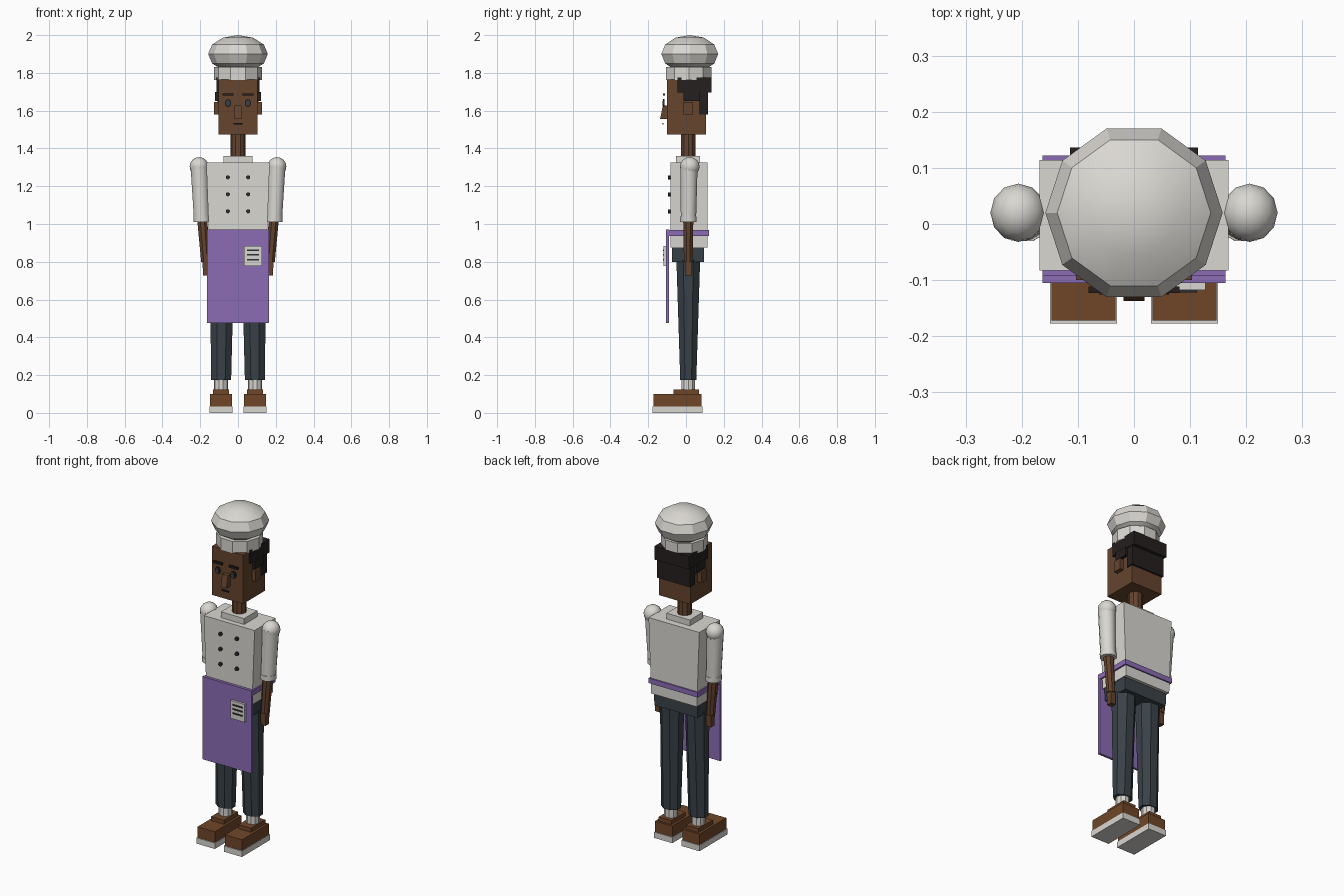
import bpy, bmesh, math
from mathutils import Vector, Matrix

cube = bpy.data.objects.get("Cube")
if cube:
    bpy.data.objects.remove(cube, do_unlink=True)


def material(name, rgb):
    m = bpy.data.materials.new(name)
    m.use_nodes = True
    m.diffuse_color = (*rgb, 1)
    m.node_tree.nodes["Principled BSDF"].inputs["Base Color"].default_value = (*rgb, 1)
    return m


WHITE = material("cloth_white", (0.70, 0.68, 0.64))
PURPLE = material("apron_purple", (0.26, 0.15, 0.46))
SKIN = material("skin_brown", (0.13, 0.058, 0.027))
LEATHER = material("shoe_brown", (0.16, 0.062, 0.022))
NAVY = material("trouser_slate", (0.041, 0.054, 0.065))
HAIR = material("hair_black", (0.019, 0.014, 0.014))
DARK = material("detail_charcoal", (0.025, 0.027, 0.032))


def finish(name, bm, mat, smooth=None):
    bmesh.ops.recalc_face_normals(bm, faces=bm.faces)
    mesh = bpy.data.meshes.new(name)
    bm.to_mesh(mesh)
    bm.free()
    mesh.materials.append(mat)
    ob = bpy.data.objects.new(name, mesh)
    bpy.context.collection.objects.link(ob)
    if smooth:
        bpy.ops.object.select_all(action="DESELECT")
        ob.select_set(True)
        bpy.context.view_layer.objects.active = ob
        bpy.ops.object.shade_smooth_by_angle(angle=math.radians(smooth))
    return ob


def box(name, x, y, z, mat, taper=1.0):
    """Box from (low, high) ranges; taper narrows the bottom."""
    bm = bmesh.new()
    bmesh.ops.create_cube(bm, size=1)
    for v in bm.verts:
        k = taper if v.co.z < 0 else 1
        v.co.x *= k
        v.co = [(a + b) / 2 + c * (b - a) for (a, b), c in zip((x, y, z), v.co)]
    return finish(name, bm, mat)


def tube(name, low, high, r_low, r_high, mat, sides=10, turn=0.0, smooth=None):
    """Closed tapered tube; radii may be (x, y) pairs."""
    bm = bmesh.new()
    rings = []
    for p, r in ((low, r_low), (high, r_high)):
        rx, ry = r if isinstance(r, tuple) else (r, r)
        angles = [math.tau * (i + turn) / sides for i in range(sides)]
        rings.append([bm.verts.new((p[0] + rx * math.cos(a), p[1] + ry * math.sin(a), p[2]))
                      for a in angles])
        bm.faces.new(rings[-1])
    for i in range(sides):
        j = (i + 1) % sides
        bm.faces.new((rings[0][i], rings[0][j], rings[1][j], rings[1][i]))
    return finish(name, bm, mat, smooth)


def ball(name, centre, radii, mat, seg=10, rings=6, smooth=None):
    bm = bmesh.new()
    bmesh.ops.create_uvsphere(bm, u_segments=seg, v_segments=rings, radius=1)
    bm.transform(Matrix.Translation(centre) @ Matrix.Diagonal((*radii, 1))
                 @ Matrix.Rotation(math.pi / 2, 4, "Z"))
    return finish(name, bm, mat, smooth)


def disc(name, centre, rx, rz, depth, mat, sides=10):
    """Round plate facing the front."""
    bm = bmesh.new()
    bmesh.ops.create_cone(bm, cap_ends=True, segments=sides, radius1=1, radius2=1, depth=1)
    bm.transform(Matrix.Translation(centre) @ Matrix.Diagonal((rx, depth, rz, 1))
                 @ Matrix.Rotation(math.pi / 2, 4, "X"))
    return finish(name, bm, mat)


def span(c, half):
    return (c - half, c + half)


# Hat
ball("hat_puff", (0, 0.02, 1.9), (0.158, 0.158, 0.1), WHITE, smooth=32)
tube("hat_band", (0, 0.015, 1.762), (0, 0.015, 1.832), 0.127, 0.127, WHITE)

# Head, hair and neck
box("head", span(0, 0.103), (-0.1, 0.106), (1.473, 1.765), SKIN)
box("hair_upper", span(0, 0.114), (-0.045, 0.136), (1.695, 1.775), HAIR)
box("hair_lower", span(0, 0.109), (0.07, 0.117), (1.58, 1.70), HAIR)
tube("neck", (0, 0.012, 1.34), (0, 0.012, 1.48), 0.04, 0.04, SKIN)

# Face, set slightly ahead of the head
nose = box("nose", span(0, 0.019), (-0.137, -0.1), (1.557, 1.628), SKIN)
for v in nose.data.vertices:
    if v.co.z > 1.6 and v.co.y < -0.12:
        v.co.y += 0.015
box("mouth", span(0, 0.023), (-0.125, -0.119), (1.528, 1.536), HAIR)

# Torso
box("shirt", span(0, 0.168), (-0.083, 0.114), (0.875, 1.325), WHITE, taper=0.9)
box("collar", span(0, 0.077), (-0.052, 0.074), (1.32, 1.36), WHITE)
box("hips", span(0, 0.146), (-0.073, 0.096), (0.8, 0.876), NAVY, taper=0.97)

# Apron with tie band and note badge
box("apron", span(0, 0.163), (-0.105, -0.091), (0.475, 0.97), PURPLE)
box("apron_band", span(0, 0.163), (-0.092, 0.122), (0.937, 0.967), PURPLE)
box("badge", span(0.08, 0.047), (-0.118, -0.104), (0.777, 0.884), WHITE)
for i in range(3):
    z = 0.812 + 0.025 * i
    box(f"badge_line_{i + 1}", span(0.08, 0.032), (-0.122, -0.117), span(z, 0.004), DARK)

# Paired parts
for side, s in (("left", 1), ("right", -1)):
    box(f"{side}_ear", span(s * 0.113, 0.014), (-0.015, 0.036), (1.58, 1.645), SKIN)
    box(f"{side}_side_hair", span(s * 0.11, 0.011), (-0.012, 0.075), (1.65, 1.70), HAIR)
    box(f"{side}_brow", span(s * 0.052, 0.029), (-0.123, -0.111), span(1.685, 0.006), HAIR)
    disc(f"{side}_eye", (s * 0.052, -0.117, 1.64), 0.017, 0.021, 0.008, DARK)
    disc(f"{side}_iris", (s * 0.052, -0.123, 1.64), 0.011, 0.014, 0.005, NAVY)
    for i in range(3):
        disc(f"{side}_button_{i + 1}", (s * 0.054, -0.087, 1.067 + 0.09 * i),
             0.011, 0.011, 0.018, DARK)

    # Arm
    ball(f"{side}_shoulder", (s * 0.206, 0.02, 1.304), (0.05, 0.052, 0.05), WHITE, 12, 8, 35)
    tube(f"{side}_sleeve", (s * 0.193, 0.013, 1.03), (s * 0.206, 0.016, 1.31),
         0.042, 0.047, WHITE, 12, 0.5, 35)
    tube(f"{side}_cuff", (s * 0.192, 0.013, 1.01), (s * 0.193, 0.013, 1.04),
         0.045, 0.045, WHITE, 12, 0.5, 35)
    tube(f"{side}_forearm", (s * 0.172, 0.012, 0.8), (s * 0.189, 0.012, 1.02),
         0.025, 0.029, SKIN, 8, 0.5)
    box(f"{side}_hand", span(s * 0.17, 0.018), span(0.012, 0.017), (0.728, 0.81), SKIN, taper=0.85)

    # Leg and shoe
    tube(f"{side}_trouser_leg", (s * 0.09, 0.012, 0.175), (s * 0.083, 0.012, 0.81),
         (0.058, 0.046), (0.068, 0.068), NAVY, 8, 0.5)
    tube(f"{side}_sock", (s * 0.09, 0.012, 0.11), (s * 0.09, 0.012, 0.19), 0.038, 0.038, WHITE)
    box(f"{side}_shoe_collar", span(s * 0.09, 0.042), (-0.065, 0.07), (0.09, 0.124), LEATHER)
    box(f"{side}_shoe", span(s * 0.09, 0.057), (-0.172, 0.082), (0.03, 0.1), LEATHER)
    box(f"{side}_sole", span(s * 0.09, 0.06), (-0.177, 0.087), (0, 0.035), WHITE)
